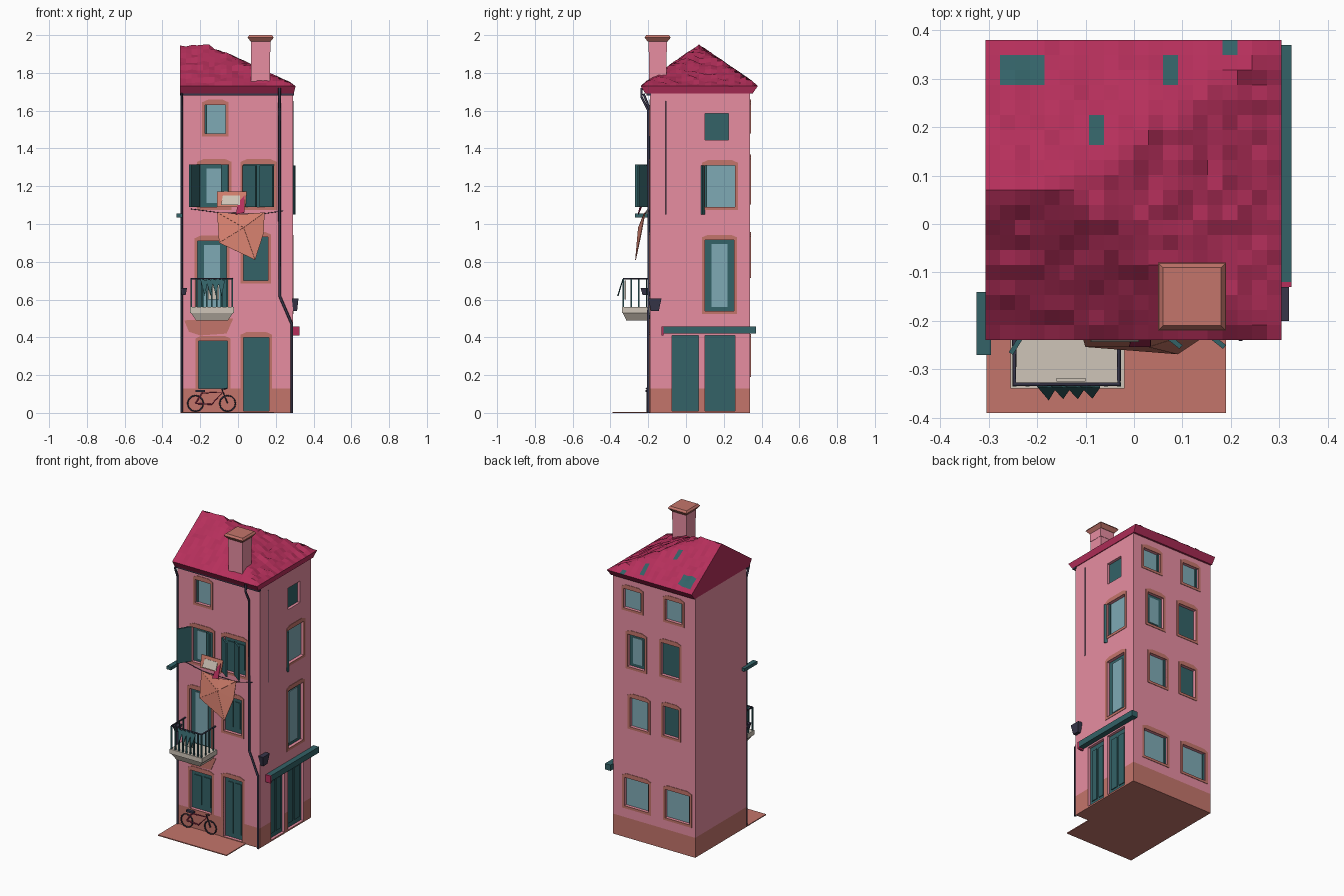
import bpy, bmesh, math, random
from mathutils import Vector

if "Cube" in bpy.data.objects:
    bpy.data.objects.remove(bpy.data.objects["Cube"])

random.seed(4)
X0, X1, Y0, Y1, TOP = -0.305, 0.29, -0.19, 0.34, 1.70


def material(name, hexa):
    m = bpy.data.materials.new(name)
    c = [int(hexa[i:i + 2], 16) / 255 for i in (0, 2, 4)]
    m.diffuse_color = [((v + 0.055) / 1.055) ** 2.4 for v in c] + [1]
    m.use_nodes = True
    m.node_tree.nodes["Principled BSDF"].inputs["Base Color"].default_value = m.diffuse_color
    return m


PINK = material("pink_plaster", "E98FA3")
TRIM = material("terracotta_trim", "C4756B")
RED = material("crimson_tiles", "B52F5B")
TEAL = material("teal_wood", "336267")
GLASS = material("blue_glass", "7FAAB5")
CREAM = material("cream_stone", "CFC5B8")
NAVY = material("dark_iron", "38364A")
CLOTH = material("orange_cloth", "D5806E")


def finish(name, bm, *mats):
    bmesh.ops.recalc_face_normals(bm, faces=bm.faces)
    me = bpy.data.meshes.new(name)
    bm.to_mesh(me)
    bm.free()
    for m in mats:
        me.materials.append(m)
    ob = bpy.data.objects.new(name, me)
    bpy.context.collection.objects.link(ob)
    return ob


def add_box(bm, a, b, bottom=1.0):
    """Box between two corners; bottom scales the lower face."""
    a, b = Vector(a), Vector(b)
    c = (a + b) / 2
    for v in bmesh.ops.create_cube(bm, size=1)["verts"]:
        k = bottom if v.co.z < 0 else 1
        v.co = [c[i] + v.co[i] * abs(b[i] - a[i]) * (k if i < 2 else 1) for i in range(3)]


def box(name, a, b, mat, bottom=1.0):
    bm = bmesh.new()
    add_box(bm, a, b, bottom)
    return finish(name, bm, mat)


def add_panel(bm, pts, thick):
    """Flat outline given thickness along its normal."""
    f = bm.faces.new([bm.verts.new(p) for p in pts])
    f.normal_update()
    n = f.normal * thick
    g = bmesh.ops.extrude_face_region(bm, geom=[f], use_keep_orig=True)["geom"]
    for v in g:
        if isinstance(v, bmesh.types.BMVert):
            v.co += n


def panel(name, pts, thick, mat):
    bm = bmesh.new()
    add_panel(bm, pts, thick)
    return finish(name, bm, mat)


def tube(name, pts, r, mat, cyclic=False):
    cu = bpy.data.curves.new(name, "CURVE")
    cu.dimensions, cu.bevel_depth, cu.bevel_resolution = "3D", r, 1
    cu.use_fill_caps = True
    sp = cu.splines.new("POLY")
    sp.points.add(len(pts) - 1)
    for p, q in zip(sp.points, pts):
        p.co = (*q, 1)
    sp.use_cyclic_u = cyclic
    cu.materials.append(mat)
    ob = bpy.data.objects.new(name, cu)
    bpy.context.collection.objects.link(ob)
    return ob


# wall coordinates: u along the wall, d outward, z up
WALL = {"F": lambda u, d, z: (u, Y0 - d, z),
        "R": lambda u, d, z: (X1 + d, u, z),
        "B": lambda u, d, z: (u, Y1 + d, z)}

# openings: wall, u0, u1, z0, z1, kind (g glass, d teal, m glass between teal)
openings = [
    ("F", -0.175, -0.065, 1.48, 1.63, "g"), ("F", -0.20, -0.05, 1.09, 1.315, "m"),
    ("F", 0.03, 0.19, 1.09, 1.315, "d"), ("F", -0.215, -0.06, 0.54, 0.91, "m"),
    ("F", 0.03, 0.16, 0.70, 0.93, "d"), ("F", -0.21, -0.055, 0.13, 0.38, "d"),
    ("F", 0.03, 0.165, 0.01, 0.40, "d"),
    ("R", 0.10, 0.225, 1.445, 1.585, "d"), ("R", 0.10, 0.26, 1.09, 1.31, "g"),
    ("R", 0.10, 0.255, 0.54, 0.915, "m"),
    ("R", -0.075, 0.065, 0.01, 0.41, "d"), ("R", 0.10, 0.26, 0.01, 0.41, "d"),
    ("B", 0.085, 0.21, 1.495, 1.62, "g"), ("B", -0.21, -0.09, 1.495, 1.63, "g"),
    ("B", 0.06, 0.18, 1.12, 1.33, "m"), ("B", -0.19, -0.06, 1.13, 1.34, "d"),
    ("B", 0.035, 0.165, 0.73, 0.92, "g"), ("B", -0.185, -0.075, 0.74, 0.93, "d"),
    ("B", 0.03, 0.205, 0.205, 0.39, "g"), ("B", -0.265, -0.09, 0.205, 0.39, "g")]

cut, trim, teal, glass = (bmesh.new() for _ in range(4))
for s, u0, u1, z0, z1, kind in openings:
    w = WALL[s]
    add_box(cut, w(u0, -0.025, z0), w(u1, 0.03, z1))
    if s != "R" or 0.05 < z0 < 1.4:                     # arched painted surround
        e, t = 0.016, 0.028
        add_panel(trim, [w(u, -0.003, z) for u, z in (
            (u0 - e, max(z0 - e, 0.004)), (u1 + e, max(z0 - e, 0.004)), (u1 + e, z1 + t * 0.5),
            (u1 - e, z1 + t), (u0 + e, z1 + t), (u0 - e, z1 + t * 0.5))],
            -0.006 if s == "B" else 0.006)
    pane = glass if kind == "g" else teal
    add_box(pane, w(u0, -0.03, z0), w(u1, -0.018, z1))
    if kind == "m":
        k = (u1 - u0) * 0.22
        add_box(glass, w(u0 + k, -0.02, z0 + 0.02), w(u1 - k, -0.013, z1 - 0.02))
    elif kind == "g":                                   # thin casement edge
        add_box(teal, w(u0, -0.02, z0), w(u0 + 0.012, -0.01, z1))
    elif z1 - z0 > 0.22:                                # door leaf boards
        m = (u0 + u1) / 2
        add_box(teal, w(u0 + 0.02, -0.02, z0 + 0.03), w(m - 0.008, -0.013, z1 - 0.03))
        add_box(teal, w(m + 0.008, -0.02, z0 + 0.03), w(u1 - 0.02, -0.013, z1 - 0.03))

# walls with a terracotta base band
bm = bmesh.new()
add_box(bm, (X0, Y0, 0), (X1, Y1, TOP))
bmesh.ops.bisect_plane(bm, geom=bm.verts[:] + bm.edges[:] + bm.faces[:],
                       plane_co=(0, 0, 0.13), plane_no=(0, 0, 1))
for f in bm.faces:
    f.material_index = int(f.calc_center_median().z < 0.12)
walls = finish("walls", bm, PINK, TRIM)
surrounds = finish("window_surrounds", trim, TRIM)
finish("doors_and_shutter_panels", teal, TEAL)
finish("window_panes", glass, GLASS)
cutter = finish("opening_cutter", cut)
cutter.hide_render = True
for ob in (walls, surrounds):
    md = ob.modifiers.new("openings", "BOOLEAN")
    md.operation, md.solver, md.object = "DIFFERENCE", "EXACT", cutter
    bpy.context.view_layer.objects.active = ob
    bpy.ops.object.modifier_apply(modifier=md.name)
bpy.data.objects.remove(cutter)

# rumpled tile roof: gable on the left, hip on the right, sloping soffit
RX0, RX1, RY0, RY1 = -0.307, 0.305, -0.24, 0.38
bm = bmesh.new()
bmesh.ops.create_grid(bm, x_segments=20, y_segments=20, size=0.5)
for v in bm.verts:
    edge = max(abs(v.co.x), abs(v.co.y)) > 0.499
    x = RX0 + (v.co.x + 0.5) * (RX1 - RX0)
    y = RY0 + (v.co.y + 0.5) * (RY1 - RY0)
    z = 1.73 + 0.215 * min((RY1 - y) / 0.31, (y - RY0) / 0.31, (RX1 - x) / 0.46)
    v.co = (x, y, z + (0 if edge else random.uniform(-0.008, 0.008)))
rim = [e for e in bm.edges if e.is_boundary]
for f in bm.faces:                                      # weathered teal patches
    c = f.calc_center_median()
    if any(math.hypot(c.x - px, c.y - py) < r for px, py, r in
           ((-0.23, 0.32, 0.036), (0.065, 0.32, 0.022), (0.21, 0.355, 0.02), (-0.075, 0.19, 0.028))):
        f.material_index = 1
low = bmesh.ops.extrude_edge_only(bm, edges=rim)["geom"]
for v in low:
    if isinstance(v, bmesh.types.BMVert):
        v.co = (min(v.co.x, 0.295), min(max(v.co.y, -0.215), 0.352), 1.69)
bmesh.ops.edgeloop_fill(bm, edges=[e for e in bm.edges if e.is_boundary])
for f in bm.faces:
    if f.calc_center_median().z < 1.72:
        f.material_index = 0
finish("roof", bm, RED, TEAL)
box("front_gutter", (RX0, -0.21, 1.68), (0.297, -0.185, 1.692), NAVY)

# chimney
box("chimney_stack", (0.07, -0.197, 1.74), (0.17, -0.103, 1.92), PINK)
box("chimney_neck", (0.068, -0.199, 1.91), (0.172, -0.101, 1.975), PINK)
box("chimney_cap", (0.05, -0.22, 1.965), (0.19, -0.08, 1.988), TRIM, 0.74)
box("chimney_cap_top", (0.06, -0.21, 2.0), (0.18, -0.09, 1.987), TRIM, 1.16)

# paving in front
box("paving", (X0, -0.39, 0), (0.19, Y0 + 0.01, 0.006), TRIM)

# balcony
box("balcony_slab", (-0.255, -0.34, 0.53), (-0.02, -0.185, 0.56), CREAM)
box("balcony_underside", (-0.25, -0.335, 0.49), (-0.025, -0.185, 0.53), CREAM, 0.75)
panel("balcony_plaster_patch", [(-0.285, Y0, 0.49), (-0.26, Y0, 0.43), (-0.20, Y0, 0.41),
                                (-0.06, Y0, 0.42), (-0.025, Y0, 0.50)], 0.003, TRIM)
bm = bmesh.new()
for i in range(9):
    x = -0.247 + i * 0.027
    add_box(bm, (x - 0.004, -0.335, 0.56), (x + 0.004, -0.327, 0.71))
for x in (-0.247, -0.031):
    for y in (-0.29, -0.25, -0.21):
        add_box(bm, (x - 0.003, y - 0.003, 0.56), (x + 0.003, y + 0.003, 0.71))
finish("balcony_balusters", bm, TEAL)
tube("balcony_handrail", [(-0.247, -0.19, 0.71), (-0.247, -0.331, 0.71),
                          (-0.031, -0.331, 0.71), (-0.031, -0.19, 0.71)], 0.005, NAVY)
bm = bmesh.new()
for i in range(4):
    x, d = -0.18 + i * 0.03, random.uniform(0.015, 0.03)
    add_panel(bm, [(x - 0.02, -0.336, 0.71), (x + 0.02, -0.338, 0.70),
                   (x + 0.004, -0.336 - d, 0.62)], 0.004)
finish("hanging_plants", bm, TEAL)
box("balcony_laundry", (-0.16, -0.325, 0.60), (-0.10, -0.318, 0.70), CREAM)


# open shutters
def shutter(name, s, u0, d0, u1, d1, z0, z1):
    w = WALL[s]
    panel(name, [w(u0, d0, z0), w(u1, d1, z0), w(u1, d1, z1), w(u0, d0, z1)], 0.01, TEAL)


shutter("shutter_left", "F", -0.20, 0.0, -0.25, 0.08, 1.09, 1.315)
shutter("shutter_middle", "F", -0.085, 0.005, -0.05, 0.02, 1.09, 1.315)
shutter("shutter_right_a", "F", 0.03, 0.005, 0.10, 0.06, 1.09, 1.31)
shutter("shutter_right_b", "F", 0.12, 0.005, 0.19, 0.06, 1.09, 1.31)
shutter("side_shutter", "R", 0.10, 0.0, 0.088, 0.015, 1.05, 1.31)

# laundry
tube("clothes_line", [(-0.25, -0.2, 1.08), (-0.1, -0.216, 1.06), (0.14, -0.216, 1.055),
                      (0.24, -0.195, 1.07)], 0.002, NAVY)
bm = bmesh.new()
mid = (0.03, -0.25, 0.98)
ring = [(-0.11, -0.215, 1.06), (0.02, -0.222, 1.05), (0.14, -0.215, 1.06),
        (0.135, -0.235, 0.95), (0.09, -0.265, 0.81), (-0.10, -0.25, 0.90)]
for i in range(6):
    add_panel(bm, [ring[i - 1], mid, ring[i]], 0.004)
finish("hanging_cloth", bm, CLOTH)
panel("small_cloth", [(-0.11, -0.23, 1.09), (0.04, -0.23, 1.09), (0.045, -0.215, 1.17),
                      (-0.11, -0.215, 1.17)], 0.004, CLOTH)
panel("cream_cloth", [(-0.09, -0.24, 1.10), (0.01, -0.24, 1.10), (0.01, -0.222, 1.15),
                      (-0.08, -0.222, 1.15)], 0.004, CREAM)
panel("red_cloth", [(-0.01, -0.25, 1.05), (0.035, -0.25, 1.06), (0.035, -0.225, 1.15),
                    (0.0, -0.225, 1.11)], 0.004, RED)

# drainpipes and cable
tube("right_drainpipe", [(0.22, -0.235, 1.72), (0.22, -0.235, 1.67), (0.22, -0.2, 1.60),
                         (0.22, -0.198, 0.62), (0.285, -0.2, 0.47), (0.285, -0.2, 0.0)], 0.007, NAVY)
tube("left_drainpipe", [(-0.298, -0.225, 1.69), (-0.298, -0.197, 1.62), (-0.298, -0.197, 0.0)],
     0.007, NAVY)
tube("side_cable", [(X1, -0.105, 1.65), (X1, -0.105, 1.05)], 0.003, NAVY)

# side awning, lamp, wall brackets
box("side_awning", (X1 - 0.005, -0.12, 0.42), (0.325, 0.37, 0.458), TEAL)
box("awning_end", (X1 - 0.005, -0.13, 0.41), (0.325, -0.119, 0.458), RED)
box("wall_lamp", (X1 - 0.005, -0.20, 0.54), (0.32, -0.13, 0.605), NAVY, 0.6)
box("left_bracket", (-0.325, -0.27, 1.035), (-0.295, -0.14, 1.055), TEAL)
box("left_lamp", (-0.305, -0.24, 0.625), (-0.27, -0.19, 0.66), NAVY, 0.6)

# bicycle leaning on the wall
for n, cx in (("rear", -0.225), ("front", -0.055)):
    tube(n + "_wheel", [(cx + 0.042 * math.cos(a * math.pi / 6), -0.205,
                         0.05 + 0.042 * math.sin(a * math.pi / 6)) for a in range(12)],
         0.004, NAVY, True)
tube("bicycle_frame", [(-0.225, -0.205, 0.05), (-0.19, -0.205, 0.105), (-0.08, -0.205, 0.11),
                       (-0.14, -0.205, 0.045), (-0.225, -0.205, 0.05)], 0.004, RED)
tube("bicycle_fork", [(-0.055, -0.205, 0.05), (-0.085, -0.205, 0.125), (-0.06, -0.21, 0.13)],
     0.004, NAVY)
box("bicycle_saddle", (-0.225, -0.215, 0.11), (-0.175, -0.195, 0.122), NAVY)
